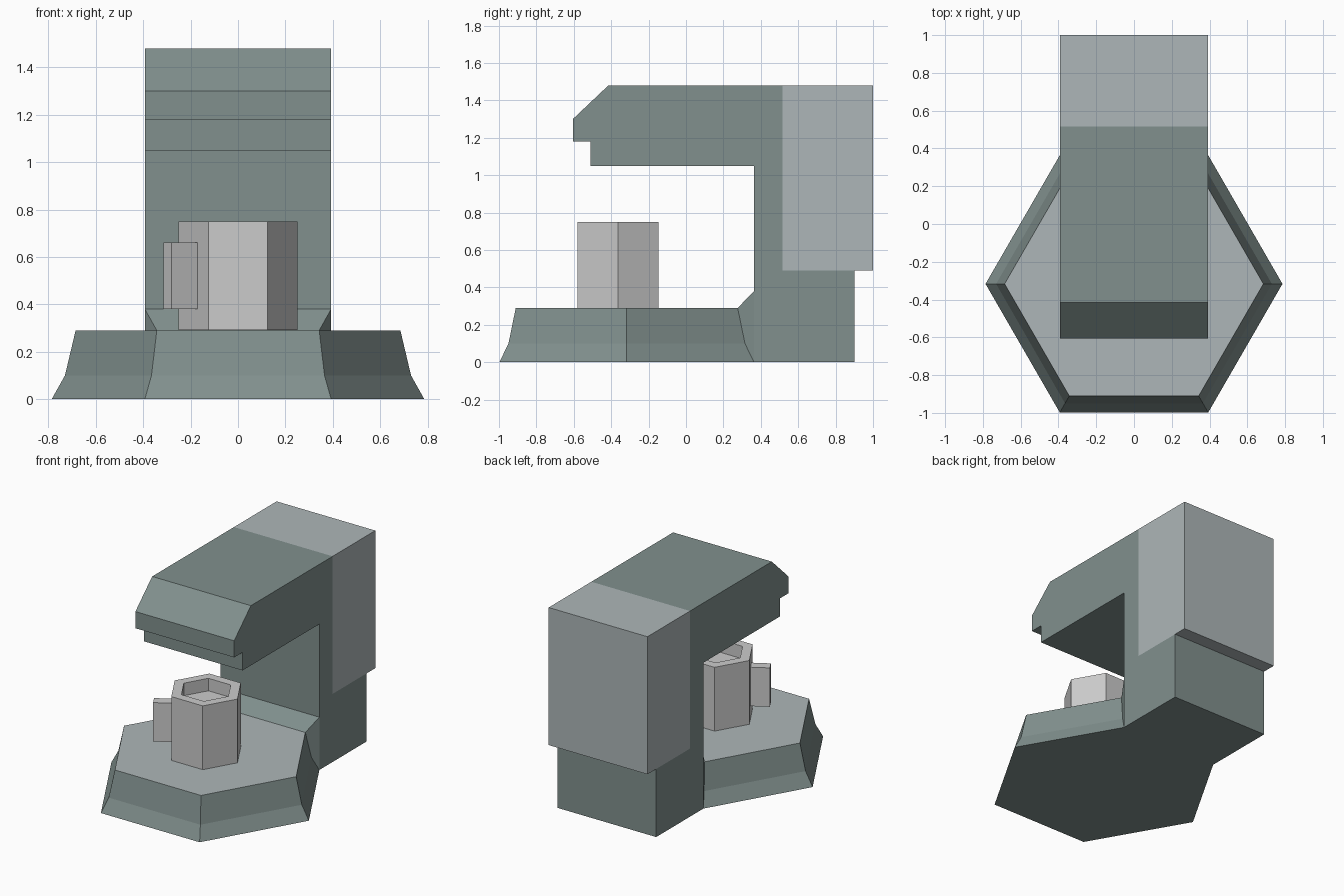
import bpy, bmesh
from math import cos, sin, pi, radians
from mathutils import Matrix, Vector

if "Cube" in bpy.data.objects:
    bpy.data.objects.remove(bpy.data.objects["Cube"])

W = 0.393          # half width of column, arm and tank


def material(name, color):
    m = bpy.data.materials.new(name)
    m.diffuse_color = color
    m.use_nodes = True
    m.node_tree.nodes["Principled BSDF"].inputs["Base Color"].default_value = m.diffuse_color
    return m


teal = material("slate_teal", (0.22, 0.28, 0.27, 1))
light = material("light_grey", (0.42, 0.47, 0.48, 1))


def finish(name, bm, mats=()):
    bmesh.ops.remove_doubles(bm, verts=bm.verts, dist=0.0005)
    bmesh.ops.recalc_face_normals(bm, faces=bm.faces)
    me = bpy.data.meshes.new(name)
    bm.to_mesh(me)
    bm.free()
    ob = bpy.data.objects.new(name, me)
    bpy.context.collection.objects.link(ob)
    for m in mats:
        me.materials.append(m)
    return ob


def hex_ring(bm, r, y, z):
    return [bm.verts.new((r * cos(i * pi / 3), y + r * sin(i * pi / 3), z))
            for i in range(6)]


def bridge(bm, a, b, skip=()):
    for i in range(6):
        if i not in skip:
            j = (i + 1) % 6
            bm.faces.new((a[i], a[j], b[j], b[i]))


def box(name, size, matrix, mats=()):
    bm = bmesh.new()
    bmesh.ops.create_cube(bm, size=1, matrix=matrix @ Matrix.Diagonal((*size, 1)))
    return finish(name, bm, mats)


# Machine body: hexagonal base flowing into column and overhanging arm
bm = bmesh.new()
rings = [hex_ring(bm, r, -0.317, z)
         for r, z in ((2 * W, 0), (0.73, 0.10), (0.685, 0.29))]
for a, b in zip(rings, rings[1:]):
    bridge(bm, a, b, skip=(1,))            # the back side joins the column
bm.faces.new(rings[0])
bm.faces.new(rings[2]).material_index = 1  # drip plate

back = -0.317 + 2 * W * sin(pi / 3)
profile = [(back, 0), (0.90, 0), (0.90, 0.49), (0.515, 0.49), (0.515, 1.48),
           (-0.415, 1.48), (-0.605, 1.30), (-0.605, 1.18), (-0.51, 1.18),
           (-0.51, 1.05), (back, 1.05), (back, 0.38)]
right, left = [[bm.verts.new((s * W, y, z)) for y, z in profile] for s in (1, -1)]
bm.faces.new(right)
bm.faces.new(left)
n = len(profile)
for i in range(n):
    if i not in (2, 3, n - 1):             # open where tank and base join
        j = (i + 1) % n
        bm.faces.new((right[i], right[j], left[j], left[i]))

# Sloped fillet between drip plate and column
bm.faces.new((rings[2][1], rings[2][2], left[-1], right[-1]))
for k, side in ((1, right), (2, left)):
    bm.faces.new((side[0], side[-1], rings[1][k]))
    bm.faces.new((rings[1][k], side[-1], rings[2][k]))
finish("machine_body", bm, (teal, light))

# Water tank at the back
box("water_tank", (2 * W, 0.485, 0.99),
    Matrix.Translation((0, 0.7575, 0.985)), (light,))

# Hexagonal mug with a shallow recess
bm = bmesh.new()
cy = -0.363
cup = [hex_ring(bm, r, cy, z)
       for r, z in ((0.25, 0.291), (0.25, 0.75), (0.177, 0.75), (0.177, 0.66))]
for a, b in zip(cup, cup[1:]):
    bridge(bm, a, b)
bm.faces.new(cup[0])
bm.faces.new(cup[3])
finish("mug", bm)

# Mug handle on the front-left facet
d = Vector((cos(radians(210)), sin(radians(210)), 0))
centre = Vector((0, cy, 0.52)) + d * (0.2165 + 0.0635)
box("mug_handle", (0.127, 0.07, 0.28),
    Matrix.Translation(centre) @ Matrix.Rotation(radians(210), 4, 'Z'))
